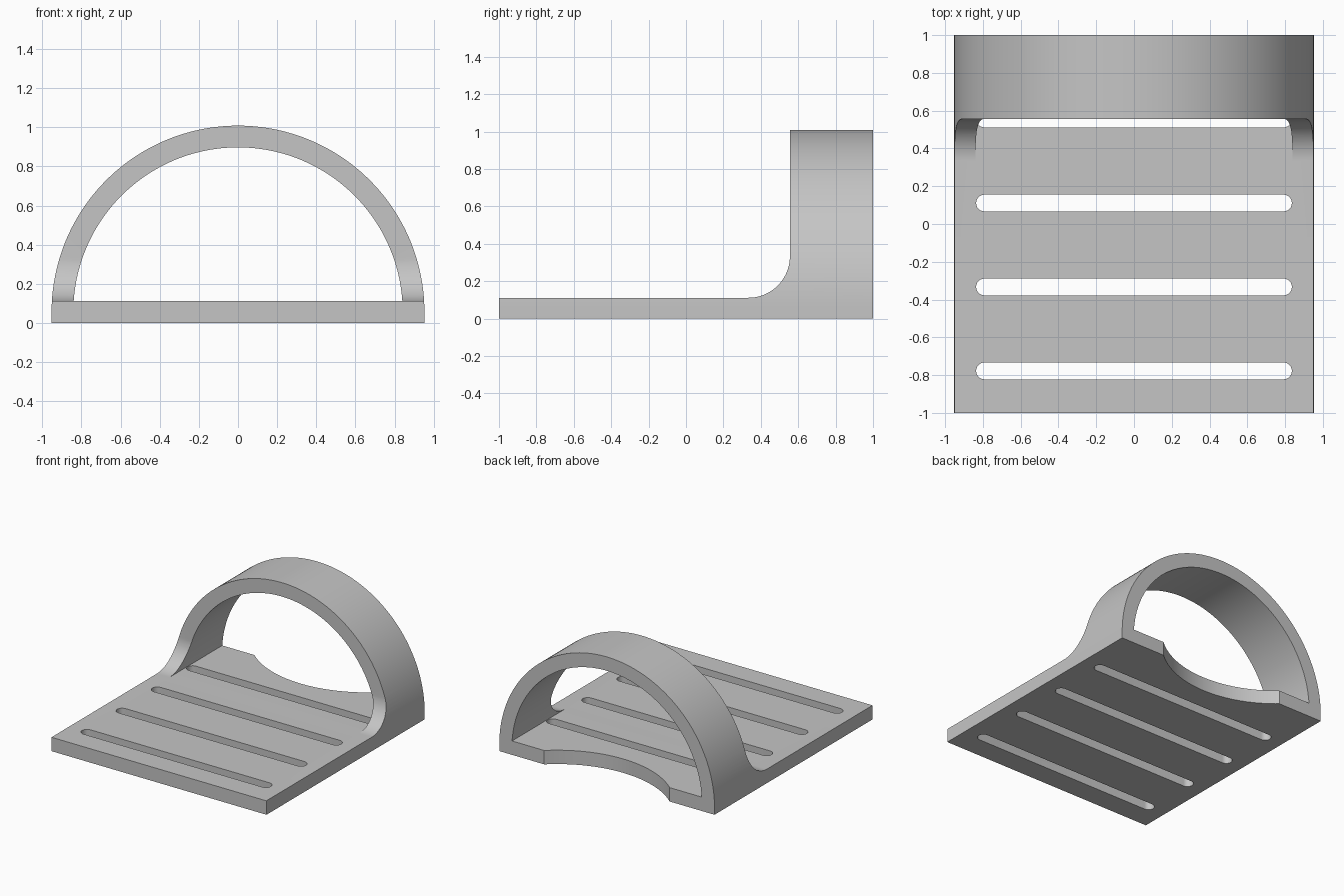
import bpy
import bmesh
from math import sin, cos, pi, radians, asin

cube = bpy.data.objects.get("Cube")
if cube:
    bpy.data.objects.remove(cube, do_unlink=True)

T = 1 / 9            # wall and plate thickness
HALF_W = 0.9525      # half width, also the outer arch radius
INNER_R = HALF_W - T
ARCH_Z = T / 2       # height of the arch centre
ARCH_Y = 5 * T       # front face of the arch
FILLET = 2 * T

gray = bpy.data.materials.new("light gray")
gray.use_nodes = True
COLOR = (0.56, 0.56, 0.56, 1)
gray.diffuse_color = COLOR
gray.node_tree.nodes["Principled BSDF"].inputs["Base Color"].default_value = COLOR


def arc(cx, cy, r, a0, a1, n):
    return [(cx + r * cos(a0 + (a1 - a0) * i / n),
             cy + r * sin(a0 + (a1 - a0) * i / n)) for i in range(n + 1)]


def extrude(name, outline, axis, lo, hi):
    """Solid made by sweeping a closed outline along one axis."""
    place = {"x": lambda p, d: (d, p[0], p[1]),
             "y": lambda p, d: (p[0], d, p[1]),
             "z": lambda p, d: (p[0], p[1], d)}[axis]
    bm = bmesh.new()
    a = [bm.verts.new(place(p, lo)) for p in outline]
    b = [bm.verts.new(place(p, hi)) for p in outline]
    bm.faces.new(a)
    bm.faces.new(b)
    for i in range(len(a)):
        j = (i + 1) % len(a)
        bm.faces.new((a[i], a[j], b[j], b[i]))
    bmesh.ops.recalc_face_normals(bm, faces=bm.faces)
    mesh = bpy.data.meshes.new(name)
    bm.to_mesh(mesh)
    bm.free()
    mesh.materials.append(gray)
    obj = bpy.data.objects.new(name, mesh)
    bpy.context.collection.objects.link(obj)
    return obj


def combine(obj, tool, operation):
    """Apply a boolean and discard the tool."""
    tool.hide_render = True
    mod = obj.modifiers.new("cut", "BOOLEAN")
    mod.operation = operation
    mod.solver = "EXACT"
    mod.object = tool
    bpy.context.view_layer.objects.active = obj
    bpy.ops.object.modifier_apply(modifier=mod.name)
    bpy.data.objects.remove(tool, do_unlink=True)


# Front outline: round dome on short straight sides
dome = [(-HALF_W, 0), (HALF_W, 0)] + arc(0, ARCH_Z, HALF_W, 0, pi, 96)
body = extrude("arched_base", dome, "y", -1, 1)

# Side outline: flat plate rising through a fillet into the arch
side = [(-1.2, -0.2), (1.2, -0.2), (1.2, 1.2), (ARCH_Y, 1.2)]
side += arc(ARCH_Y - FILLET, T + FILLET, FILLET, 0, -pi / 2, 20) + [(-1.2, T)]
combine(body, extrude("side_outline", side, "x", -1.2, 1.2), "INTERSECT")

# Tunnel through the arch, above the plate
a = asin((T - ARCH_Z) / INNER_R)
tunnel = arc(0, ARCH_Z, INNER_R, a, pi - a, 96)
combine(body, extrude("tunnel_cutter", tunnel, "y", -1.3, 1.3), "DIFFERENCE")

# Four round-ended slots across the plate
SLOT_R = 0.4 * T
SLOT_X = 0.836 - SLOT_R
for i in range(4):
    y = -7 * T + 4 * T * i
    slot = arc(SLOT_X, y, SLOT_R, -pi / 2, pi / 2, 12)
    slot += arc(-SLOT_X, y, SLOT_R, pi / 2, 3 * pi / 2, 12)
    combine(body, extrude("slot_cutter", slot, "z", -0.1, T + 0.05), "DIFFERENCE")

# Shallow round notch in the back edge
notch_y = 1 + (INNER_R ** 2 - ARCH_Y ** 2) ** 0.5
notch = arc(0, notch_y, INNER_R, 0, 2 * pi, 128)[:-1]
combine(body, extrude("notch_cutter", notch, "z", -0.1, T + 0.05), "DIFFERENCE")

# Smooth curves, sharp edges
bpy.ops.object.select_all(action="DESELECT")
body.select_set(True)
bpy.context.view_layer.objects.active = body
bpy.ops.object.shade_smooth_by_angle(angle=radians(30))
